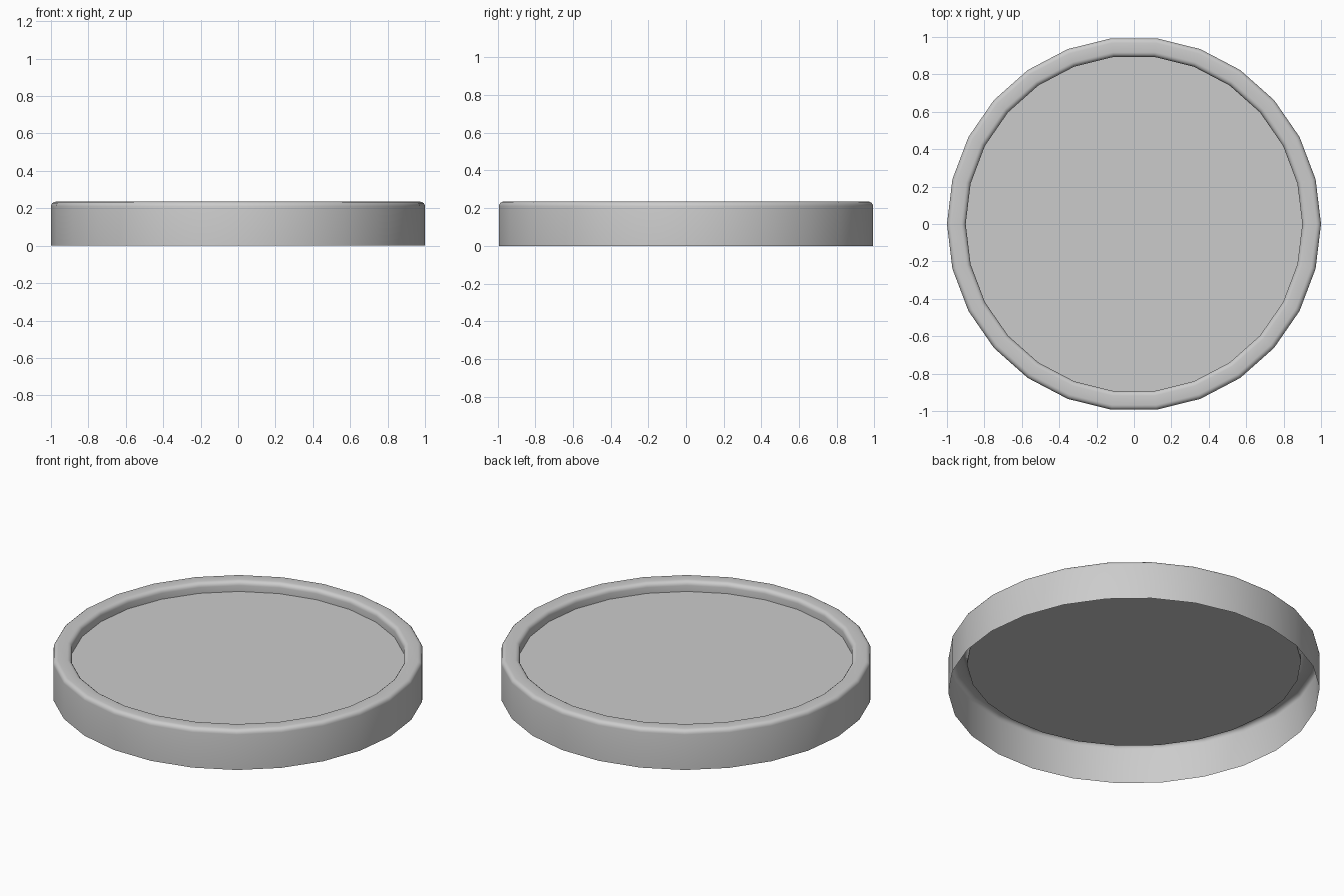
import bpy, bmesh
from math import sin, cos, pi, radians

if "Cube" in bpy.data.objects:
    bpy.data.objects.remove(bpy.data.objects["Cube"])

SIDES = 26
H, FLOOR, R_OUT, R_IN, FILLET, STEPS = 0.235, 0.175, 1.0, 0.9, 0.025, 4


def arc(cx, cz, start, end):
    """Points of a rounded corner in the (radius, height) profile."""
    return [(cx + FILLET * cos(start + (end - start) * i / STEPS),
             cz + FILLET * sin(start + (end - start) * i / STEPS))
            for i in range(STEPS + 1)]


# Profile: open bottom edge, outer wall, rounded rim, inner wall
profile = [(R_OUT, 0.0)]
profile += arc(R_OUT - FILLET, H - FILLET, 0, pi / 2)
profile += arc(R_IN + FILLET, H - FILLET, pi / 2, pi)
profile += [(R_IN, FLOOR)]

# Sweep the profile around z as a thin shell
bm = bmesh.new()
rings = [[bm.verts.new((r * cos(2 * pi * k / SIDES), r * sin(2 * pi * k / SIDES), z))
          for k in range(SIDES)] for r, z in profile]
for a, b in zip(rings, rings[1:]):
    for k in range(SIDES):
        n = (k + 1) % SIDES
        bm.faces.new((a[k], a[n], b[n], b[k]))

# Recessed floor closing the inner wall
bm.faces.new(rings[-1])

mesh = bpy.data.meshes.new("round_base")
bm.to_mesh(mesh)
bm.free()
base = bpy.data.objects.new("round_base", mesh)
bpy.context.collection.objects.link(base)

# Smooth sides and rim, crisp edge around the floor
bpy.context.view_layer.objects.active = base
base.select_set(True)
bpy.ops.object.shade_smooth_by_angle(angle=radians(35))
